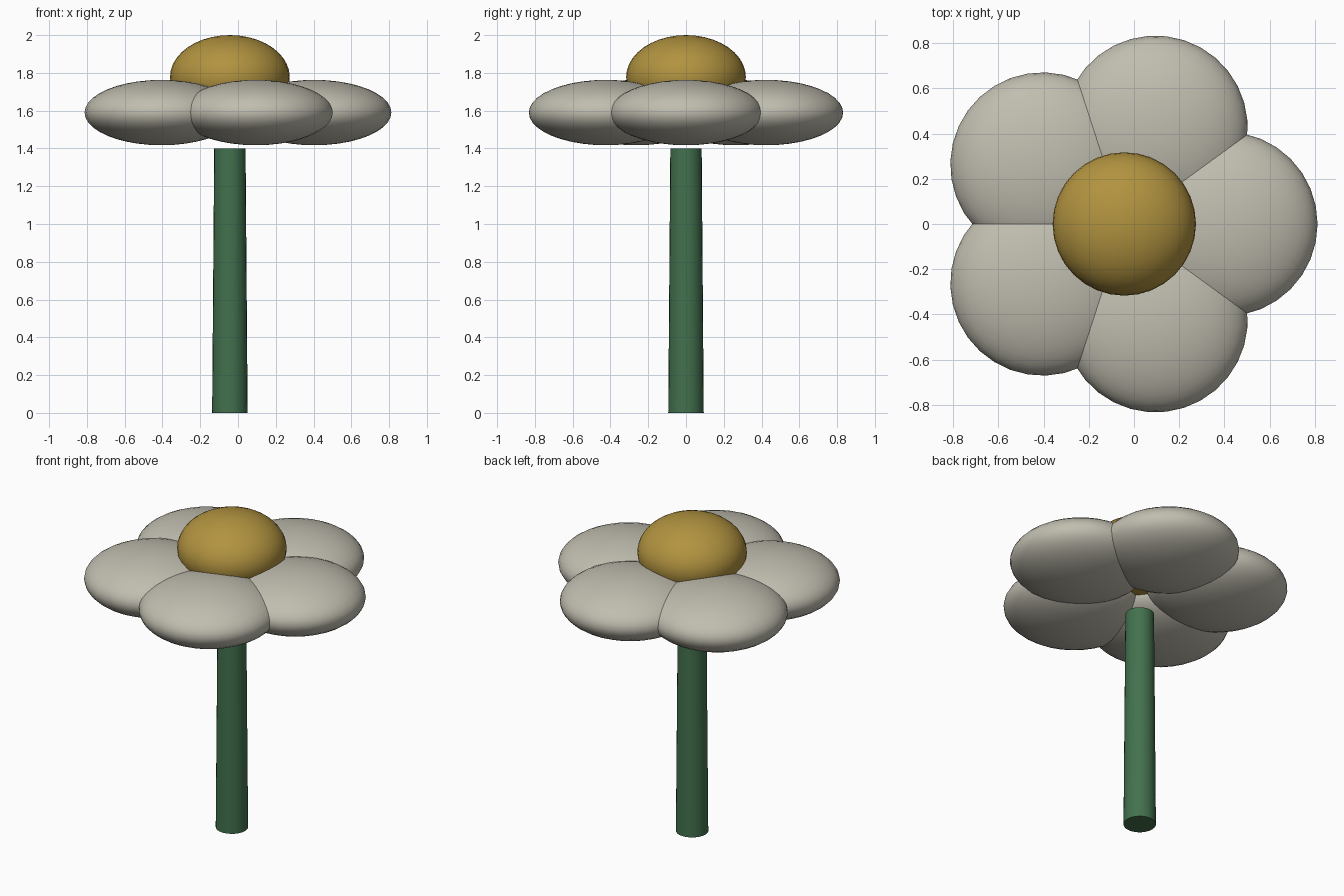
import bpy
from math import sin, cos, tau

if "Cube" in bpy.data.objects:
    bpy.data.objects.remove(bpy.data.objects["Cube"])

CX = -0.043  # flower axis, offset so the five petals are centred in x


def paint(obj, name, color):
    mat = bpy.data.materials.get(name) or bpy.data.materials.new(name)
    mat.diffuse_color = (*color, 1)
    mat.use_nodes = True
    mat.node_tree.nodes["Principled BSDF"].inputs["Base Color"].default_value = mat.diffuse_color
    obj.data.materials.append(mat)


def ellipsoid(name, loc, radius, half_height, turn=0):
    bpy.ops.mesh.primitive_uv_sphere_add(segments=32, ring_count=20, radius=1,
                                         location=loc, rotation=(0, 0, turn))
    obj = bpy.context.object
    obj.name = name
    obj.scale = (radius, radius, half_height)
    bpy.ops.object.transform_apply(location=False, rotation=False, scale=True)
    bpy.ops.object.shade_smooth()
    return obj


# Tapered stem
bpy.ops.mesh.primitive_cone_add(vertices=24, radius1=0.094, radius2=0.083,
                                depth=1.4, location=(CX, 0, 0.7))
stem = bpy.context.object
stem.name = "stem"
bpy.ops.object.shade_smooth_by_angle()
paint(stem, "stem_green", (0.055, 0.165, 0.075))

# Ring of five flattened petals
for i in range(5):
    a = tau * i / 5
    petal = ellipsoid(f"petal_{i + 1}", (CX + 0.447 * cos(a), 0.447 * sin(a), 1.59),
                      0.408, 0.173, a)
    paint(petal, "petal_white", (0.53, 0.51, 0.43))

# Rounded flower centre
centre = ellipsoid("flower_centre", (CX, 0, 1.778), 0.317, 0.222)
paint(centre, "centre_yellow", (0.44, 0.29, 0.05))
